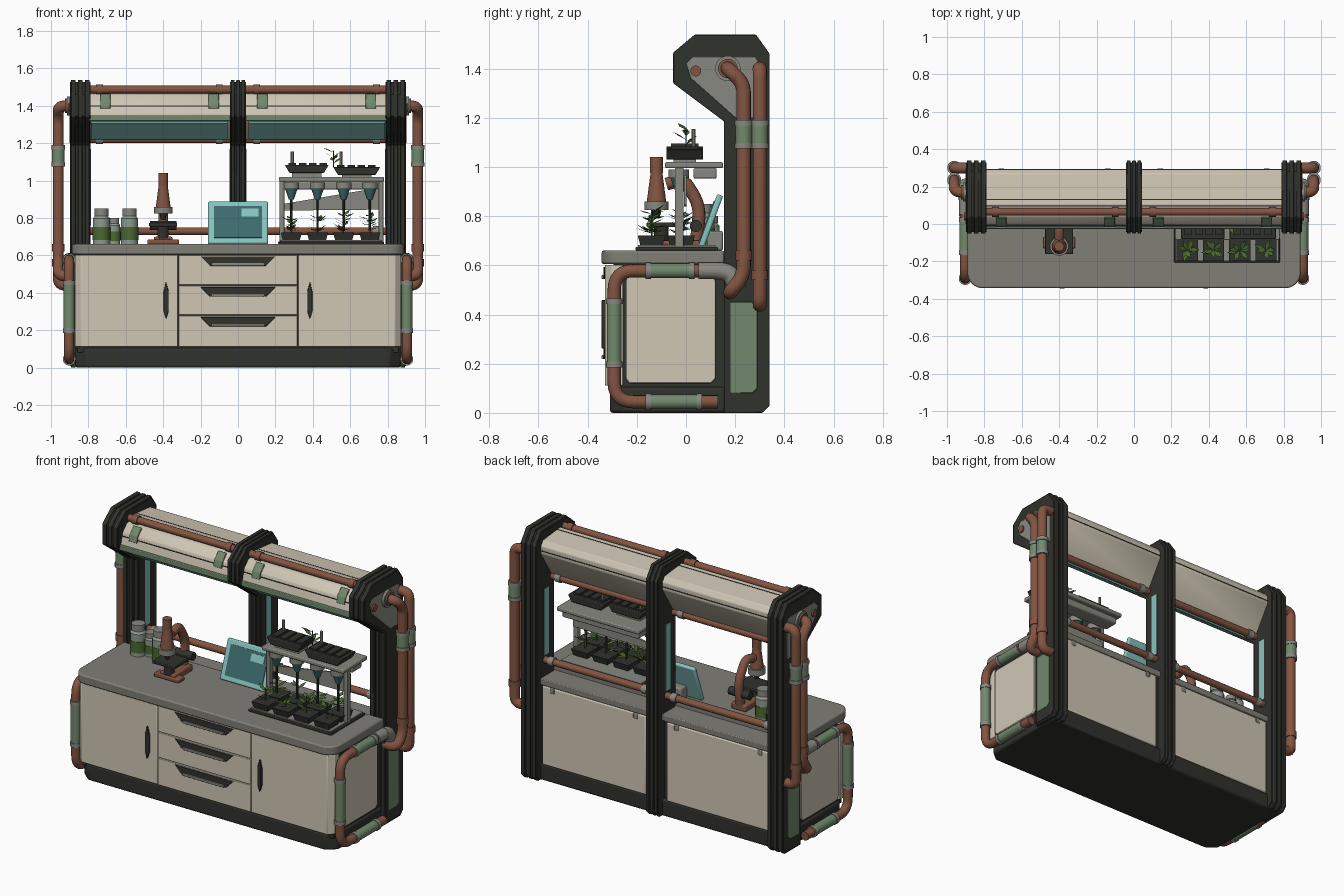
import bpy, bmesh, math, random
from mathutils import Vector as V, Matrix

if "Cube" in bpy.data.objects:
    bpy.data.objects.remove(bpy.data.objects["Cube"])
random.seed(4)

def material(name, r, g, b):
    m = bpy.data.materials.new(name)
    m.diffuse_color = (r, g, b, 1)
    m.use_nodes = True
    m.node_tree.nodes["Principled BSDF"].inputs["Base Color"].default_value = m.diffuse_color
    return m

CREAM = material("cream paint", .63, .57, .46)
DARK = material("charcoal metal", .030, .032, .026)
COUNTER = material("counter grey", .215, .21, .18)
COPPER = material("copper", .225, .09, .055)
SAGE = material("sage green", .165, .25, .15)
PALE = material("pale teal", .24, .55, .52)
TEAL = material("deep teal", .045, .15, .155)
LEAF = material("leaf green", .07, .14, .03)
GREY = material("fitting grey", .25, .25, .22)
GLASS = material("jar glass", .27, .33, .27)

def finish(name, bm, mat, bevel=0):
    bmesh.ops.recalc_face_normals(bm, faces=bm.faces)
    me = bpy.data.meshes.new(name)
    bm.to_mesh(me)
    bm.free()
    me.materials.append(mat)
    me.shade_smooth()
    me.set_sharp_from_angle(angle=math.radians(35))
    ob = bpy.data.objects.new(name, me)
    bpy.context.collection.objects.link(ob)
    if bevel:
        md = ob.modifiers.new("bevel", 'BEVEL')
        md.width, md.segments, md.limit_method = bevel, 2, 'ANGLE'
    return ob

def prism(name, pts, axis, a, b, mat, bevel=0):
    """Extrude a 2D outline along an axis from a to b."""
    put = {'X': lambda p, t: (t, p[0], p[1]), 'Y': lambda p, t: (p[0], t, p[1]),
           'Z': lambda p, t: (p[0], p[1], t)}[axis]
    bm = bmesh.new()
    lo = [bm.verts.new(put(p, a)) for p in pts]
    hi = [bm.verts.new(put(p, b)) for p in pts]
    bm.faces.new(lo)
    bm.faces.new(hi)
    for i in range(len(pts)):
        j = (i + 1) % len(pts)
        bm.faces.new((lo[i], lo[j], hi[j], hi[i]))
    return finish(name, bm, mat, bevel)

def box(name, x0, x1, y0, y1, z0, z1, mat, bevel=0):
    return prism(name, [(x0, y0), (x1, y0), (x1, y1), (x0, y1)], 'Z', z0, z1, mat, bevel)

def cyl(name, p, q, r, mat, r2=None, n=16):
    p, q = V(p), V(q)
    bm = bmesh.new()
    bmesh.ops.create_cone(bm, cap_ends=True, segments=n, radius1=r,
                          radius2=r if r2 is None else r2, depth=(q - p).length)
    rot = (q - p).to_track_quat('Z', 'Y').to_matrix().to_4x4()
    bmesh.ops.transform(bm, matrix=rot @ Matrix.Rotation(math.pi / n, 4, 'Z'), verts=bm.verts)
    bmesh.ops.translate(bm, vec=(p + q) / 2, verts=bm.verts)
    return finish(name, bm, mat)

def tube(name, pts, r, mat, corner=.06):
    """Round pipe along a path with rounded corners."""
    pts = [V(p) for p in pts]
    path = [pts[0]]
    for a, p, c in zip(pts, pts[1:], pts[2:]):
        d = min(corner, (a - p).length * .49, (c - p).length * .49)
        s, e = p + (a - p).normalized() * d, p + (c - p).normalized() * d
        path += [s * (1 - t) ** 2 + p * 2 * t * (1 - t) + e * t * t for t in [i / 6 for i in range(7)]]
    path.append(pts[-1])
    bm, rings = bmesh.new(), []
    u = (path[1] - path[0]).normalized().orthogonal().normalized()
    for i, p in enumerate(path):
        t = (path[min(i + 1, len(path) - 1)] - path[max(i - 1, 0)]).normalized()
        u = (u - t * u.dot(t)).normalized()
        w = t.cross(u)
        rings.append([bm.verts.new(p + (u * math.cos(k * math.tau / 14) + w * math.sin(k * math.tau / 14)) * r)
                      for k in range(14)])
    for A, B in zip(rings, rings[1:]):
        for k in range(14):
            bm.faces.new((A[k], A[(k + 1) % 14], B[(k + 1) % 14], B[k]))
    bm.faces.new(rings[0])
    bm.faces.new(rings[-1])
    return finish(name, bm, mat)

def coupling(name, p, q, r, mat=SAGE):
    """Coloured sleeve with grey end rings."""
    p, q = V(p), V(q)
    d = (q - p).normalized() * .018
    cyl(name, p, q, r, mat)
    cyl(name + "_ring", p - d * .3, p + d, r + .004, GREY)
    cyl(name + "_ring", q - d, q + d * .3, r + .004, GREY)

def shrink(pts, k):
    """Mitred inward offset of a counter-clockwise outline."""
    out = []
    for i, p in enumerate(pts):
        p, a, c = V(p), V(pts[i - 1]), V(pts[(i + 1) % len(pts)])
        d1, d2 = (p - a).normalized(), (c - p).normalized()
        n1, n2 = V((-d1.y, d1.x)), V((-d2.y, d2.x))
        out.append(p + (n1 + n2) * (k / (1 + n1.dot(n2))))
    return out

# Cabinet body, plinth and worktop
prism("plinth", [(-.81, -.31), (.81, -.31), (.87, -.26), (.87, .29), (-.87, .29), (-.87, -.26)], 'Z', 0, .105, DARK, .012)
box("cabinet_body", -.858, .858, -.295, .27, .08, .61, DARK)
R, cx, cy = .08, .81, -.263
arc = [(cx + R * math.sin(t * math.pi / 12), cy - R * math.cos(t * math.pi / 12)) for t in range(7)]
prism("worktop", arc + [(.89, .155), (-.89, .155)] + [(-x, y) for x, y in arc[::-1]], 'Z', .605, .66, COUNTER, .008)
box("worktop_back", -.80, .80, .15, .295, .59, .63, COUNTER, .005)

# Drawers with trapezoid pulls
for z0, z1 in ((.112, .278), (.282, .438), (.442, .602)):
    box("drawer", -.318, .318, -.33, -.29, z0, z1, CREAM, .003)
    t = z1 - .008
    prism("drawer_pull", [(-.2, t), (.2, t), (.15, t - .05), (-.15, t - .05)], 'Y', -.335, -.32, DARK, .002)
    box("drawer_pull_lip", -.14, .14, -.343, -.33, t - .05, t - .034, GREY, .003)

for s in (-1, 1):
    # Doors, wrapping round the corner, with upright handles
    prism("door", [(s * .322, -.33), (s * .84, -.33), (s * .872, -.30), (s * .872, -.255), (s * .322, -.255)],
          'Z', .112, .602, CREAM, .004)
    prism("door_handle", [(s * (.385 + a), z) for a, z in
          ((-.014, .30), (0, .26), (.012, .30), (.012, .41), (0, .46), (-.014, .41))], 'Y', -.344, -.32, DARK, .003)
    # Side panel and back panel
    prism("side_panel", [(-.23, .12), (.10, .12), (.12, .14), (.12, .54), (.10, .56), (-.23, .56), (-.245, .54), (-.245, .14)],
          'X', s * .85, s * .872, CREAM, .004)
    xa, xb = sorted((s * .06, s * .79))
    box("back_panel", xa + .01, xb - .01, .26, .293, .10, .588, CREAM, .008)
    for x in (xa + .08, xb - .08):
        box("back_panel_clip", x - .015, x + .015, .28, .297, .555, .588, GREY, .004)

# Layered upright frames with hooked heads
FRAME = [(.155, 0), (.31, 0), (.34, .03), (.34, 1.46), (.285, 1.538), (.035, 1.538), (-.052, 1.465),
         (-.052, 1.34), (.155, 1.185)]
for x, w in ((-.843, .055), (0, .042), (.843, .055)):
    prism("frame_core", shrink(FRAME, .010), 'X', x - w, x + w, DARK)
    for k in (-.68, 0, .68):
        prism("frame_rib", FRAME, 'X', x + k * w - w * .23, x + k * w + w * .23, DARK, .004)
    for s in (-1, 1):   # glowing strips facing the openings
        if abs(x + s * w) < .85:
            box("light_strip", x + s * w - .003, x + s * w + .003, .215, .26, .76, 1.17, PALE)

for s in (-1, 1):
    # Outer face of the end frames
    prism("frame_side_panel", [(.18, .08), (.27, .08), (.29, .10), (.29, .42), (.27, .45), (.18, .45)],
          'X', s * .89, s * .901, SAGE, .003)
    prism("head_side_plate", [(.02, 1.36), (.2, 1.2), (.3, 1.2), (.3, 1.42), (.28, 1.45), (.03, 1.45), (0, 1.42)],
          'X', s * .89, s * .901, GREY, .003)
    cyl("head_cap", (s * .89, .04, 1.39), (s * .91, .04, 1.39), .022, COPPER)
    cyl("pipe_flange", (s * .89, .17, 1.4), (s * .915, .17, 1.4), .052, GREY)
    cyl("pipe_flange_ring", (s * .91, .17, 1.4), (s * .925, .17, 1.4), .04, COPPER)
    # Tall side pipes
    X = s * .961
    tube("tall_pipe_front", [(s * .88, .17, 1.4), (X, .17, 1.4), (X, .235, 1.34), (X, .235, .56),
                             (X, .18, .49), (s * .88, .18, .49)], .029, COPPER, .055)
    tube("tall_pipe_back", [(s * .88, .30, 1.4), (X, .30, 1.4), (X, .30, .44), (s * .88, .30, .44)], .029, COPPER, .055)
    for y in (.235, .30):
        coupling("tall_pipe_coupling", (X, y, 1.08), (X, y, 1.185), .034)
    for y, z in ((.30, .56), (.235, .64)):
        cyl("tall_pipe_collar", (X, y, z - .02), (X, y, z + .02), .034, COPPER)
    # Side loop pipe round the cabinet end
    L = s * .903
    tube("loop_pipe", [(L, .16, .578), (L, -.292, .578), (L, -.292, .045), (L, .13, .045)], .027, COPPER, .08)
    coupling("loop_top_sleeve", (L, -.16, .578), (L, .03, .578), .030)
    coupling("loop_front_sleeve", (L, -.292, .19), (L, -.292, .46), .030)
    coupling("loop_bottom_sleeve", (L, -.16, .045), (L, .06, .045), .030)
    cyl("loop_joint", (L, .05, .578), (L, .15, .578), .034, GREY)
    tube("loop_elbow", [(L, .13, .578), (L, .18, .57), (L, .21, .50)], .036, GREY)

    # Canopy module between the frames
    a, b = sorted((s * .04, s * .80))
    prism("canopy_cover", [(.15, 1.22), (.18, 1.225), (.292, 1.40), (.292, 1.445), (.27, 1.475), (.10, 1.492), (.095, 1.47),
                           (.04, 1.46), (.0, 1.42), (-.018, 1.35), (0, 1.325)], 'X', a, b, CREAM, .004)
    prism("canopy_lamp", [(.012, 1.316), (.005, 1.308), (.13, 1.221), (.14, 1.227)], 'X', a + .015, b - .015, PALE)
    box("canopy_lower_trim", a, b, -.026, .002, 1.318, 1.352, SAGE, .004)
    box("canopy_seam", a, b, -.008, .01, 1.397, 1.402, DARK)
    box("canopy_top_seam", a, b, .128, .134, 1.47, 1.4905, DARK)
    box("canopy_back_seam", a, b, .28, .294, 1.415, 1.421, DARK)
    for x in (a + .09, b - .09):
        prism("canopy_bracket", [(-.016, 1.385), (-.007, 1.425), (.034, 1.466), (.04, 1.45), (.01, 1.385)],
              'X', x - .028, x + .028, SAGE, .003)
    # Copper rails along the module
    for name, y, z, ring in (("top_rail", .065, 1.487, COPPER), ("canopy_under_rail", .18, 1.222, GREY),
                             ("back_rail", .25, .73, GREY)):
        cyl(name, (a, y, z), (b, y, z), .021, COPPER)
        for x in (a + .06, b - .06):
            cyl(name + "_collar", (x - .018, y, z), (x + .018, y, z), .027, ring)

# Sample jars
for x, y, h, r in ((-.73, .07, .19, .046), (-.665, .10, .14, .036), (-.58, .07, .19, .046)):
    cyl("jar", (x, y, .66), (x, y, .66 + h * .72), r, GLASS)
    cyl("jar_shoulder", (x, y, .66 + h * .72), (x, y, .66 + h * .82), r, GLASS, r * .7)
    cyl("jar_lid", (x, y, .66 + h * .8), (x, y, .66 + h), r * .85, GREY)
    cyl("jar_label", (x, y, .66 + h * .12), (x, y, .66 + h * .48), r + .002, LEAF)

# Microscope
mx = -.40
box("microscope_base", mx - .085, mx + .085, -.13, -.07, .66, .685, COPPER, .006)
box("microscope_foot", mx - .05, mx + .05, -.12, .06, .66, .70, COPPER, .008)
box("microscope_stage", mx - .075, mx + .075, -.16, -.02, .755, .775, DARK, .004)
cyl("microscope_condenser", (mx, -.10, .69), (mx, -.10, .76), .03, DARK)
tube("microscope_arm", [(mx, -.08, .93), (mx, -.01, .95), (mx, .06, .84), (mx, .04, .69)], .026, COPPER, .09)
cyl("microscope_objective", (mx, -.12, .79), (mx, -.12, .84), .012, DARK, .024)
cyl("microscope_turret", (mx, -.12, .825), (mx, -.12, .86), .05, GREY)
cyl("microscope_tube", (mx, -.12, .86), (mx, -.12, .98), .040, COPPER, .024)
cyl("microscope_eyepiece", (mx, -.12, .975), (mx, -.12, 1.04), .026, COPPER)
cyl("microscope_knob", (mx - .07, .04, .76), (mx + .07, .04, .76), .025, DARK)

# Leaning tablet screen
for name, x0, x1, z0, z1, y0, y1, mat, bv in (("tablet", -.16, .16, 0, .24, 0, .025, PALE, .008),
                                              ("tablet_screen", -.128, .128, .03, .21, -.004, .002, TEAL, 0),
                                              ("tablet_window", .02, .11, .15, .195, -.007, 0, PALE, 0)):
    ob = box(name, x0, x1, y0, y1, z0, z1, mat, bv)
    ob.location, ob.rotation_euler = (0, .045, .665), (-.35, 0, 0)
box("tablet_stand", -.07, .07, .085, .15, .66, .74, GREY, .008)

def sprout(x, y, z, h, n):
    """Thin stem with diamond leaves."""
    cyl("sprout_stem", (x, y, z), (x, y, z + h), .003, LEAF, n=5)
    bm = bmesh.new()
    for i in range(n):
        t = i * 2.4 + random.random()
        d, side = V((math.cos(t), math.sin(t), random.uniform(.1, .6))), V((-math.sin(t), math.cos(t), 0))
        o, l = V((x, y, z + h * random.uniform(.15, .9))), random.uniform(.04, .07)
        ps = (o, o + d * l * .5 - side * .013, o + d * l, o + d * l * .5 + side * .013)
        bm.faces.new([bm.verts.new(p) for p in ps])
    finish("sprout_leaves", bm, LEAF)

# Seedling rack: base tray, pots, drip nozzles
box("rack_base", .215, .78, -.205, .13, .66, .675, DARK, .004)
box("rack_base_rim", .225, .77, -.195, .12, .672, .682, GREY)
for x in (.285, .425, .565, .705):
    for y in (-.14, -.02):
        cyl("pot", (x, y, .675), (x, y, .722), .062, DARK, .080, 4)
        sprout(x, y, .71, random.uniform(.08, .12), 9)
    cyl("nozzle_head", (x, -.03, .955), (x, -.03, .99), .042, GREY)
    cyl("nozzle_cone", (x, -.03, .90), (x, -.03, .955), .014, TEAL, .034)
    cyl("nozzle_drip", (x, -.03, .73), (x, -.03, .90), .007, DARK, n=8)
# Rack shelf, legs and slanted brace
box("rack_shelf", .22, .78, -.085, .15, .995, 1.02, GREY, .006)
box("rack_pump", .24, .76, .03, .125, .952, .996, GREY, .008)
for x in (.235, .765):
    box("rack_leg", x - .013, x + .013, -.045, -.01, .66, 1.0, GREY, .004)
prism("rack_brace", [(.24, .84), (.77, .845), (.77, .965), (.24, .875)], 'Y', -.008, .002, GREY)
# Seed trays on the shelf
for x0, x1, dz in ((.25, .485, .012), (.51, .76, 0)):
    m = (x0 + x1) / 2
    prism("seed_tray", [(x0 + .025, 1.03 + dz), (x1 - .025, 1.03 + dz), (x1, 1.072 + dz), (x0, 1.072 + dz)],
          'Y', -.08, .07, DARK, .004)
    box("seed_tray_foot", m - .08, m + .08, -.05, .04, 1.018, 1.04 + dz, GREY)
    for i in range(4):
        box("seed_cell", x0 + .02 + i * .055, x0 + .06 + i * .055, -.06, .05, 1.07 + dz, 1.083 + dz, DARK)
    cyl("tray_tap", (x0 + .04, .03, 1.07), (x0 + .04, .03, 1.155), .009, GREY, n=8)
sprout(.51, 0, 1.07, .09, 6)
